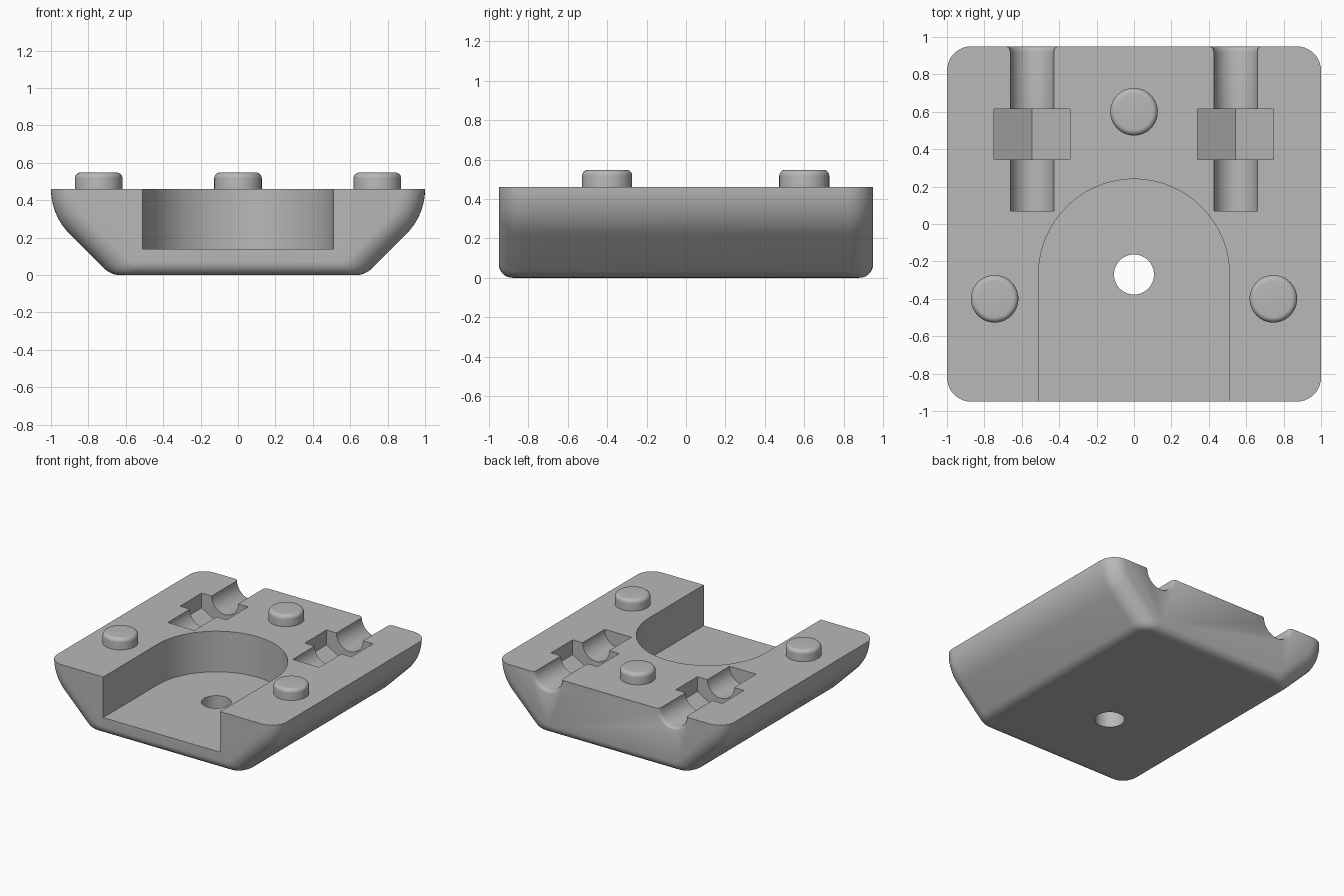
import bpy, bmesh
from math import sin, cos, pi, sqrt, radians

old = bpy.data.objects.get("Cube")
if old:
    bpy.data.objects.remove(old, do_unlink=True)

grey = bpy.data.materials.new("plain_grey")
grey.use_nodes = True
COLOUR = (0.48, 0.48, 0.48, 1)
grey.diffuse_color = COLOUR
grey.node_tree.nodes["Principled BSDF"].inputs["Base Color"].default_value = COLOUR

TOP, HALF_X, HALF_Y = 0.46, 1.0, 0.95


def loft(name, rings):
    """Skin a closed solid over rings of equal point count."""
    bm = bmesh.new()
    loops = [[bm.verts.new(p) for p in ring] for ring in rings]
    n = len(loops[0])
    for a, b in zip(loops, loops[1:]):
        for i in range(n):
            j = (i + 1) % n
            bm.faces.new((a[i], a[j], b[j], b[i]))
    bm.faces.new(loops[0])
    bm.faces.new(loops[-1])
    bmesh.ops.recalc_face_normals(bm, faces=bm.faces)
    mesh = bpy.data.meshes.new(name)
    bm.to_mesh(mesh)
    bm.free()
    mesh.materials.append(grey)
    obj = bpy.data.objects.new(name, mesh)
    bpy.context.collection.objects.link(obj)
    return obj


def lathe_z(name, x, y, profile, n=64):
    return loft(name, [[(x + r * cos(2 * pi * i / n), y + r * sin(2 * pi * i / n), z)
                        for i in range(n)] for r, z in profile])


def lathe_y(name, x, z, profile, n=64, turn=0.0):
    return loft(name, [[(x + r * cos(2 * pi * i / n + turn), y,
                         z + r * sin(2 * pi * i / n + turn))
                        for i in range(n)] for r, y in profile])


def activate(obj):
    bpy.ops.object.select_all(action='DESELECT')
    obj.select_set(True)
    bpy.context.view_layer.objects.active = obj


def cut(body, cutter):
    cutter.hide_render = True
    activate(body)
    mod = body.modifiers.new("cut", 'BOOLEAN')
    mod.operation, mod.solver, mod.object = 'DIFFERENCE', 'EXACT', cutter
    bpy.ops.object.modifier_apply(modifier=mod.name)
    bpy.data.objects.remove(cutter, do_unlink=True)


def smooth(obj):
    activate(obj)
    bpy.ops.object.shade_smooth_by_angle(angle=radians(28))


# Hull: cross-section with chamfered, rounded flanks, inset towards both ends
FLANK_R, KEEL_R, END_R, END_KEEL_R = 0.338, 0.12, 0.13, 0.07


def section(y, a, b):
    half = []
    for i in range(11):
        t = -pi / 4 * i / 10
        half.append((HALF_X - FLANK_R + (FLANK_R - a) * cos(t),
                     TOP + (FLANK_R - a) * sin(t)))
    zc = b + KEEL_R
    xc = 0.68 - a * sqrt(2) + zc - KEEL_R * sqrt(2)
    for i in range(7):
        t = -pi / 4 - pi / 4 * i / 6
        half.append((xc + KEEL_R * cos(t), zc + KEEL_R * sin(t)))
    return [(x, y, z) for x, z in half] + [(-x, y, z) for x, z in reversed(half)]


ends = []
for i in range(11):
    f = pi / 2 * i / 10
    depth = END_R * (1 - cos(f))
    rest = max(END_KEEL_R - depth, 0)
    ends.append((depth, END_R * (1 - sin(f)),
                 END_KEEL_R - sqrt(END_KEEL_R ** 2 - rest ** 2)))
rings = [section(-HALF_Y + d, a, b) for d, a, b in ends]
rings += [section(HALF_Y - d, a, b) for d, a, b in reversed(ends)]
body = loft("body", rings)

# Arched pocket open to the front, with a drain hole
POCKET_R, POCKET_Y = 0.51, -0.27
arch = [(POCKET_R * cos(pi * i / 64), POCKET_Y + POCKET_R * sin(pi * i / 64)) for i in range(65)]
arch = [(POCKET_R, -1.2)] + arch + [(-POCKET_R, -1.2)]
cut(body, loft("pocket_cutter", [[(x, y, z) for x, y in arch] for z in (0.14, 0.8)]))
cut(body, lathe_z("hole_cutter", 0, POCKET_Y, [(0.107, -0.2), (0.107, 0.3)]))

# Bolt channels with flared mouths, and hexagonal nut seats
for x in (-0.545, 0.543):
    cut(body, lathe_y("channel_cutter", x, TOP, [
        (0.116, 0.07), (0.116, 0.92), (0.119, 0.934), (0.126, 0.944),
        (0.138, HALF_Y), (0.138, 1.1)]))
    cut(body, lathe_y("nut_cutter", x, TOP, [(0.234, 0.346), (0.234, 0.616)],
                      n=6, turn=pi / 2))
smooth(body)

# Locating pegs with rounded rims
PEG_R, PEG_TOP, RIM = 0.127, 0.548, 0.03
for name, x, y in (("right_peg", -0.745, -0.4), ("left_peg", 0.745, -0.4), ("back_peg", 0, 0.6)):
    profile = [(PEG_R, TOP - 0.02)]
    for i in range(7):
        f = pi / 2 * i / 6
        profile.append((PEG_R - RIM + RIM * cos(f), PEG_TOP - RIM + RIM * sin(f)))
    smooth(lathe_z(name, x, y, profile))
